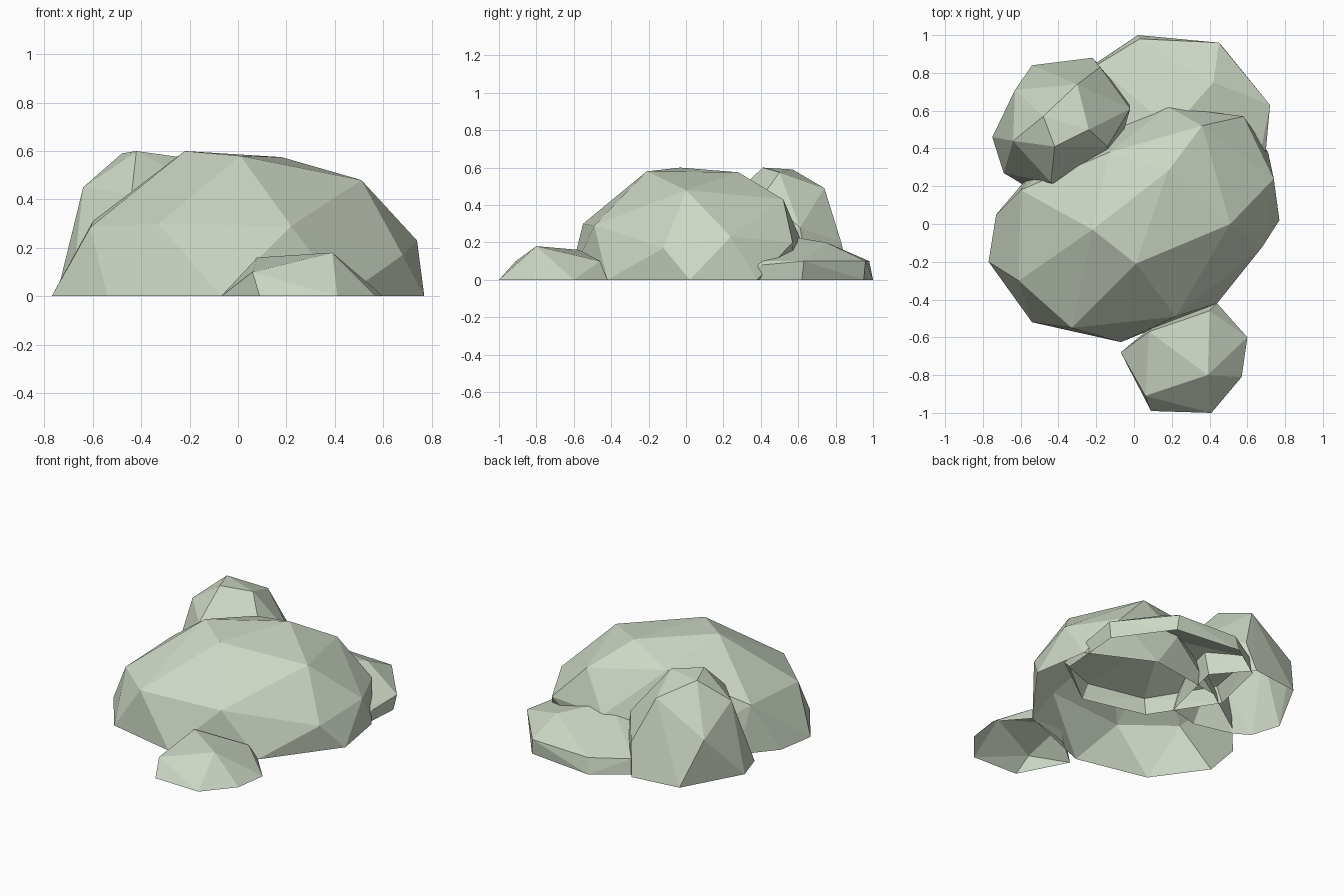
import bpy, bmesh

stone = bpy.data.materials.new("sage_grey_stone")
stone.diffuse_color = (0.61, 0.685, 0.56, 1)


def rock(name, footprint, bumps):
    """Faceted rock: hull of a ground outline and upper corner points, open underneath."""
    bm = bmesh.new()
    for x, y in footprint:
        bm.verts.new((x, y, 0))
    for p in bumps:
        bm.verts.new(p)
    out = bmesh.ops.convex_hull(bm, input=bm.verts[:])
    loose = {v for v in out["geom_interior"] + out["geom_unused"]
             if isinstance(v, bmesh.types.BMVert)}
    bmesh.ops.delete(bm, geom=list(loose), context='VERTS')
    bmesh.ops.recalc_face_normals(bm, faces=bm.faces[:])
    under = [f for f in bm.faces if all(v.co.z < 0.001 for v in f.verts)]
    bmesh.ops.delete(bm, geom=under, context='FACES')
    mesh = bpy.data.meshes.new(name)
    bm.to_mesh(mesh)
    bm.free()
    mesh.materials.append(stone)
    obj = bpy.data.objects.new(name, mesh)
    bpy.context.collection.objects.link(obj)
    return obj


# Large boulder in the middle
rock("main_boulder",
     [(-0.77, -0.2), (-0.54, -0.52), (-0.07, -0.625), (0.44, -0.42), (0.77, 0.02),
      (0.71, 0.38), (0.3, 0.58), (-0.2, 0.5), (-0.56, 0.25), (-0.73, 0.05)],
     [(-0.22, -0.03, 0.6), (0.01, -0.21, 0.58), (0.18, 0.28, 0.575), (0.51, 0.0, 0.48),
      (0.22, -0.49, 0.29), (-0.33, -0.55, 0.3), (-0.61, -0.3, 0.285), (-0.6, 0.18, 0.31),
      (-0.13, 0.38, 0.49), (0.36, 0.52, 0.43), (0.58, 0.57, 0.2), (0.74, 0.24, 0.23),
      (0.68, -0.12, 0.17), (0.18, 0.62, 0.2)])

# Flat slab behind, running under the boulder
rock("back_slab",
     [(0.02, 1.0), (0.46, 0.95), (0.7, 0.62), (0.67, 0.2), (0.36, -0.05),
      (-0.05, 0.05), (-0.31, 0.45), (-0.22, 0.84)],
     [(0.03, 0.98, 0.1), (0.45, 0.96, 0.1), (0.72, 0.63, 0.1), (0.7, 0.41, 0.08),
      (0.42, 0.75, 0.2), (0.2, 0.5, 0.24), (-0.2, 0.84, 0.1), (-0.03, 0.06, 0.1),
      (0.34, -0.02, 0.1), (0.61, 0.08, 0.1), (-0.27, 0.45, 0.1)])

# Tall rock at the back left
rock("tall_rock",
     [(-0.54, 0.84), (-0.22, 0.88), (-0.03, 0.66), (-0.14, 0.2), (-0.34, 0.15),
      (-0.59, 0.21), (-0.69, 0.27), (-0.75, 0.46)],
     [(-0.42, 0.41, 0.6), (-0.48, 0.57, 0.59), (-0.24, 0.5, 0.575), (-0.3, 0.74, 0.49),
      (-0.64, 0.44, 0.45), (-0.63, 0.71, 0.29), (-0.02, 0.61, 0.28), (-0.14, 0.41, 0.45),
      (-0.44, 0.22, 0.42), (-0.18, 0.83, 0.2)])

# Small low rock in front
rock("front_rock",
     [(-0.07, -0.68), (0.09, -0.99), (0.41, -1.0), (0.57, -0.81), (0.6, -0.6),
      (0.44, -0.42), (0.12, -0.52)],
     [(0.39, -0.8, 0.18), (0.08, -0.57, 0.16), (0.06, -0.91, 0.1), (0.4, -0.46, 0.1)])
